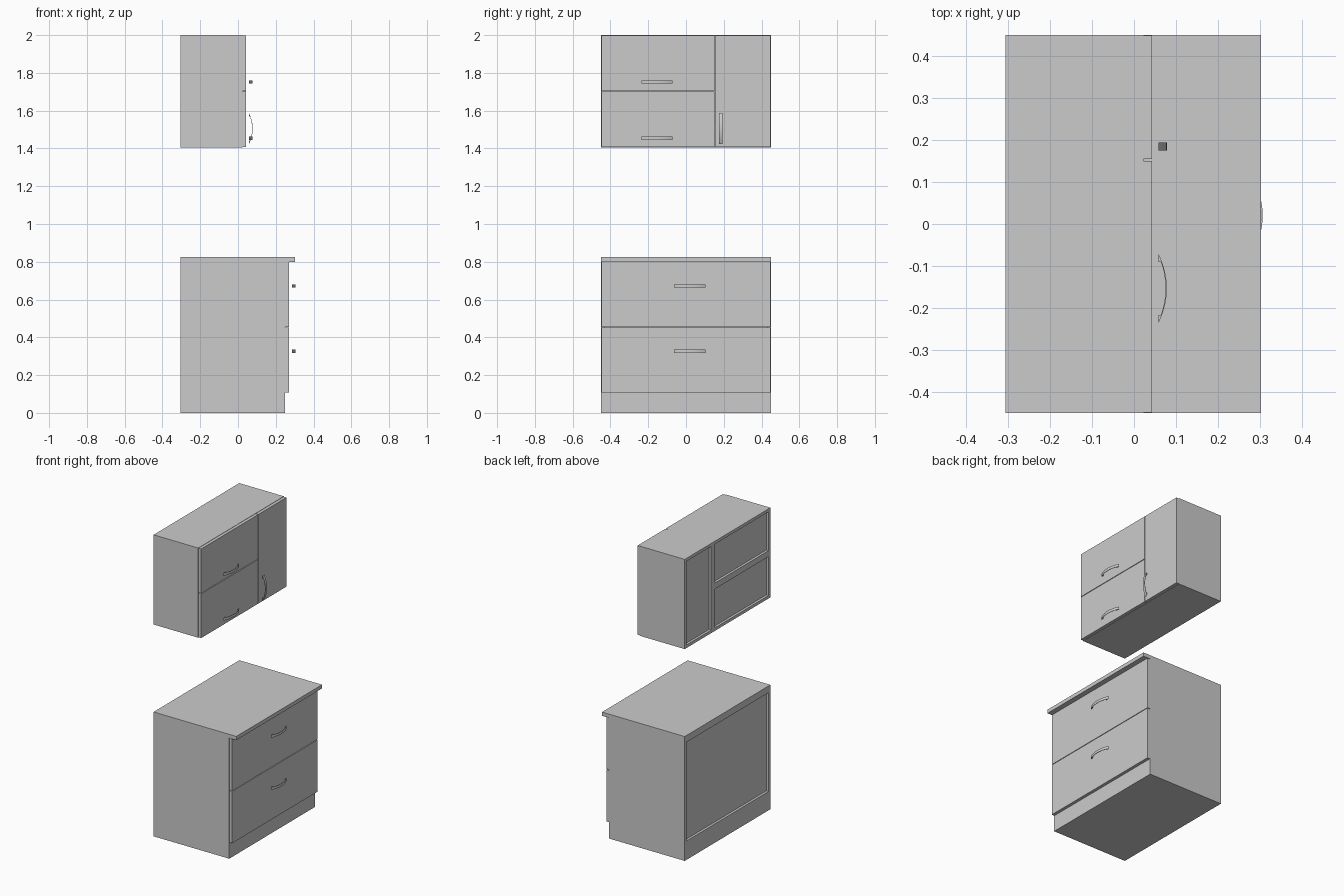
import bpy
import bmesh
from mathutils import Matrix, Vector

cube = bpy.data.objects.get("Cube")
if cube:
    bpy.data.objects.remove(cube, do_unlink=True)

# Single painted finish
GREY = (0.6, 0.6, 0.6, 1.0)
paint = bpy.data.materials.new("light_grey_paint")
paint.use_nodes = True
paint.diffuse_color = GREY
bsdf = next(n for n in paint.node_tree.nodes if n.type == "BSDF_PRINCIPLED")
bsdf.inputs["Base Color"].default_value = GREY

BACK = -0.305     # rear plane of both cabinets
HALF = 0.449      # half of the overall width
T = 0.02          # board thickness
GAP = 0.002       # reveal around each front


def finish(name, bm):
    bmesh.ops.recalc_face_normals(bm, faces=bm.faces)
    mesh = bpy.data.meshes.new(name)
    bm.to_mesh(mesh)
    bm.free()
    mesh.materials.append(paint)
    obj = bpy.data.objects.new(name, mesh)
    bpy.context.scene.collection.objects.link(obj)
    return obj


def box(name, x, y, z):
    """Board spanning the given (low, high) ranges."""
    bm = bmesh.new()
    size = Vector((x[1] - x[0], y[1] - y[0], z[1] - z[0]))
    centre = Vector((sum(x), sum(y), sum(z))) / 2
    bmesh.ops.create_cube(bm, size=1, matrix=Matrix.Translation(centre) @ Matrix.Diagonal(size).to_4x4())
    return finish(name, bm)


def carcass(name, front, y, z):
    """Hollow unit: two sides, top, bottom and a recessed back panel."""
    x = (BACK, front)
    inner = (y[0] + T, y[1] - T)
    box(name + "_right_side", x, (y[0], inner[0]), z)
    box(name + "_left_side", x, (inner[1], y[1]), z)
    box(name + "_bottom", x, inner, (z[0], z[0] + T))
    box(name + "_top", x, inner, (z[1] - T, z[1]))
    box(name + "_back_panel", (BACK + 0.016, BACK + 0.024),
        (y[0] + T / 2, y[1] - T / 2), (z[0] + T / 2, z[1] - T / 2))


def front_panel(name, x, y, z):
    box(name, (x, x + T), (y[0] + GAP, y[1] - GAP), (z[0] + GAP, z[1] - GAP))


def handle(name, face, y, z, vertical=False):
    """Bowed flat bar with wedge feet, standing just off the front."""
    half, foot, rise, width, steps = 0.0825, 0.063, 0.02, 0.018, 16
    outer = [(half * t, rise * (1 - t * t)) for t in (i * 2 / steps - 1 for i in range(steps + 1))]
    inner = [(foot * t, 0.006 + 0.011 * (1 - t * t)) for t in (1 - i * 2 / steps for i in range(steps + 1))]
    profile = outer + [(foot, 0)] + inner + [(-foot, 0)]
    bm = bmesh.new()
    verts = [bm.verts.new((d, u, -width / 2)) for u, d in profile]
    base = bm.faces.new(verts)
    grown = bmesh.ops.extrude_face_region(bm, geom=[base], use_keep_orig=True)
    moved = [v for v in grown["geom"] if isinstance(v, bmesh.types.BMVert)]
    bmesh.ops.translate(bm, verts=moved, vec=(0, 0, width))
    turn = Matrix.Rotation(1.5707963 if vertical else 0, 4, "X")
    bm.transform(Matrix.Translation((face + 0.0155, y, z)) @ turn)
    obj = finish(name, bm)
    bpy.ops.object.select_all(action="DESELECT")
    obj.select_set(True)
    bpy.context.view_layer.objects.active = obj
    bpy.ops.object.shade_smooth_by_angle()


# Base cabinet
full = (-HALF, HALF)
base_front, plinth_top, split, base_top = 0.25, 0.105, 0.453, 0.80
box("plinth", (BACK, base_front), full, (0, plinth_top))
carcass("base_cabinet", base_front, full, (plinth_top, base_top))
box("countertop", (BACK, 0.302), full, (base_top, 0.825))
for label, z, grip in (("lower", (plinth_top, split), 0.326), ("upper", (split, base_top), 0.672)):
    front_panel(label + "_drawer_front", base_front, full, z)
    handle(label + "_drawer_handle", base_front + T, 0.02, grip)

# Wall cabinets: two stacked wide units beside one tall narrow unit
wall_front, wall_bottom, wall_mid, wall_top, divide = 0.0225, 1.405, 1.7025, 2.0, 0.152
wide, narrow = (-HALF, divide), (divide, HALF)
for label, z, grip in (("lower", (wall_bottom, wall_mid), 1.455), ("upper", (wall_mid, wall_top), 1.752)):
    carcass(label + "_wall_unit", wall_front, wide, z)
    front_panel(label + "_flap_door", wall_front, wide, z)
    handle(label + "_flap_handle", wall_front + T, -0.153, grip)
tall = (wall_bottom, wall_top)
carcass("narrow_wall_unit", wall_front, narrow, tall)
front_panel("narrow_door", wall_front, narrow, tall)
handle("narrow_door_handle", wall_front + T, 0.184, 1.505, vertical=True)
